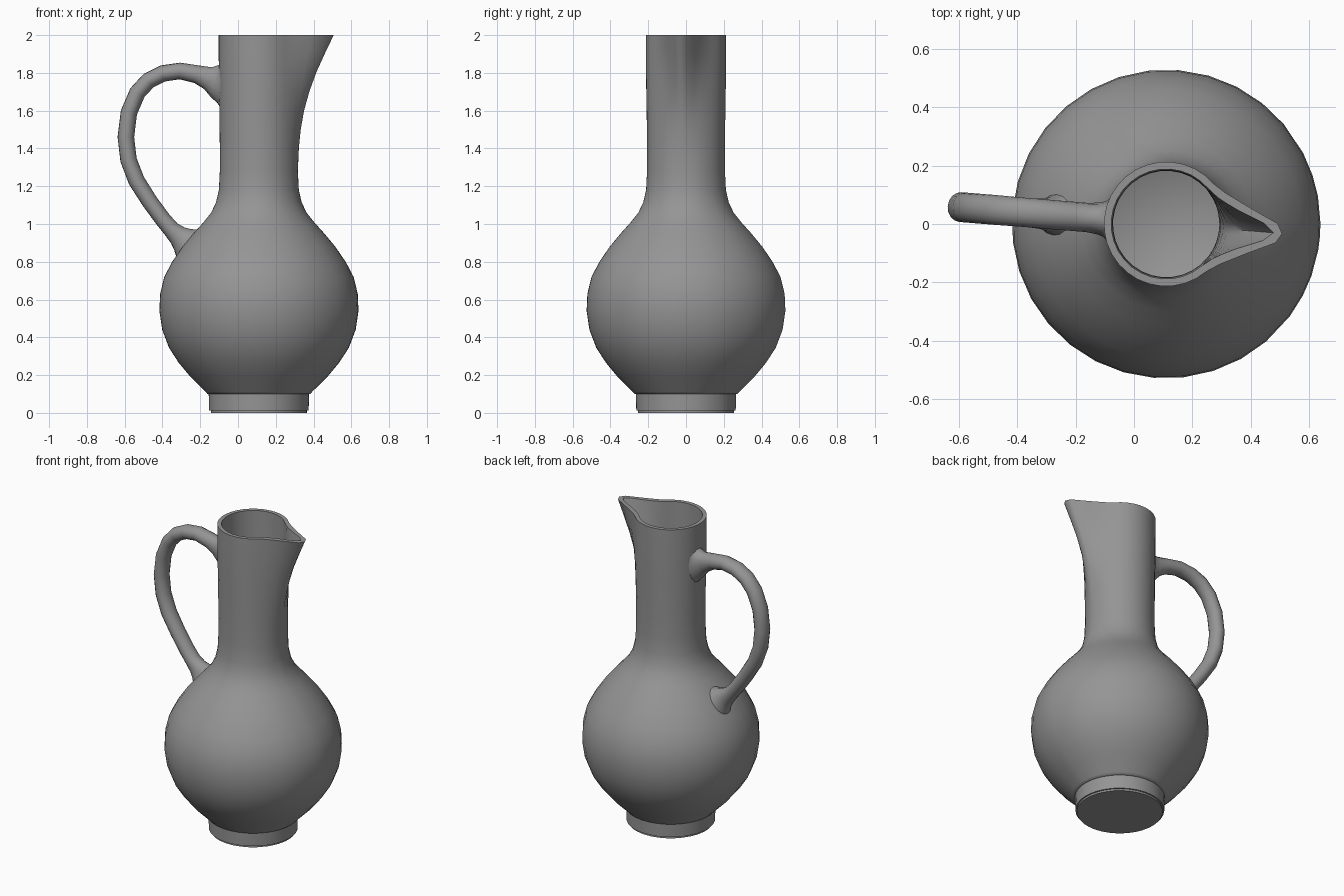
import bpy, bmesh, math
from mathutils import Vector

if "Cube" in bpy.data.objects:
    bpy.data.objects.remove(bpy.data.objects["Cube"])

AXIS_X = 0.11                  # vertical axis of the jug
TURN = math.radians(-4.7)      # spout and handle are turned slightly
SPOUT_ANGLES = [0, 5, 15, 23, 32, 45]
OUTER_LIP = [0.185, 0.168, 0.083, 0.045, 0.017, 0.0]
INNER_LIP = [0.180, 0.148, 0.065, 0.032, 0.010, 0.0]
half = SPOUT_ANGLES + [45 + 11.25 * i for i in range(1, 13)]
ANGLES = half + [360 - a for a in reversed(half[1:-1])]

# Dark grey clay
clay = bpy.data.materials.new("dark_clay")
clay.diffuse_color = (0.3, 0.3, 0.3, 1)
clay.use_nodes = True
clay.node_tree.nodes["Principled BSDF"].inputs["Base Color"].default_value = clay.diffuse_color


def finish(name, rings):
    """Join closed rings of points into a capped smooth skin."""
    bm = bmesh.new()
    loops = [[bm.verts.new(p) for p in ring] for ring in rings]
    for a, b in zip(loops, loops[1:]):
        n = len(a)
        for i in range(n):
            bm.faces.new((a[i], a[(i + 1) % n], b[(i + 1) % n], b[i]))
    bm.faces.new(loops[0])
    bm.faces.new(loops[-1])
    bmesh.ops.recalc_face_normals(bm, faces=bm.faces)
    mesh = bpy.data.meshes.new(name)
    bm.to_mesh(mesh)
    bm.free()
    mesh.materials.append(clay)
    obj = bpy.data.objects.new(name, mesh)
    bpy.context.collection.objects.link(obj)
    obj.location.x = AXIS_X
    obj.rotation_euler.z = TURN
    bpy.ops.object.select_all(action='DESELECT')
    bpy.context.view_layer.objects.active = obj
    obj.select_set(True)
    bpy.ops.object.shade_smooth_by_angle(angle=math.radians(58))
    return obj


def jug_ring(r, z, spout, lip):
    """Circle of radius r pulled out into a pouring lip."""
    ring = []
    for a in ANGLES:
        m = min(a, 360 - a)
        extra = lip[SPOUT_ANGLES.index(m)] if m in SPOUT_ANGLES else 0
        rr = r + spout * extra
        ring.append((rr * math.cos(math.radians(a)), rr * math.sin(math.radians(a)), z))
    return ring


# Jug: foot, round belly, neck and spout (radius, height, spout amount)
foot = [(0.255, 0.0), (0.255, 0.012), (0.264, 0.012), (0.266, 0.1)]
belly = [(0.273, 0.1), (0.283, 0.112), (0.365, 0.193), (0.425, 0.265), (0.477, 0.345),
         (0.513, 0.44), (0.528, 0.54), (0.524, 0.63), (0.502, 0.72), (0.46, 0.8),
         (0.405, 0.88), (0.347, 0.95), (0.293, 1.01), (0.253, 1.06), (0.227, 1.115),
         (0.212, 1.18)]
neck = [(0.207, 1.28, 0.0), (0.207, 1.4, 0.03), (0.208, 1.5, 0.08), (0.209, 1.6, 0.17),
        (0.211, 1.7, 0.31), (0.212, 1.8, 0.5), (0.213, 1.9, 0.74), (0.213, 2.0, 1.0)]
upper = [(r, z, 0.0) for r, z in belly] + neck
rings = [jug_ring(r, z, 0, OUTER_LIP) for r, z in foot]
rings += [jug_ring(r, z, s, OUTER_LIP) for r, z, s in upper]
# Inside wall, from the rim back down to the floor
rings += [jug_ring(r - 0.025, z, s, INNER_LIP) for r, z, s in reversed(upper)]
finish("jug_body", rings)

# Handle: swept oval (x, z, half thickness, half width), flared where it joins
path = [(-0.086, 1.755, 0.15, 0.075), (-0.1, 1.755, 0.115, 0.062), (-0.12, 1.758, 0.09, 0.055),
        (-0.16, 1.772, 0.061, 0.05),
        (-0.22, 1.793, 0.048, 0.05), (-0.31, 1.81, 0.044, 0.05), (-0.40, 1.797, 0.044, 0.05),
        (-0.475, 1.76, 0.044, 0.051), (-0.535, 1.695, 0.044, 0.051), (-0.58, 1.59, 0.044, 0.051),
        (-0.596, 1.46, 0.044, 0.051), (-0.582, 1.34, 0.044, 0.051), (-0.54, 1.23, 0.044, 0.051),
        (-0.47, 1.12, 0.043, 0.05), (-0.40, 1.025, 0.043, 0.05), (-0.355, 0.972, 0.045, 0.05),
        (-0.32, 0.94, 0.055, 0.052), (-0.293, 0.917, 0.072, 0.058), (-0.268, 0.897, 0.095, 0.072)]
pts = [Vector((x - AXIS_X, 0, z)) for x, z, _, _ in path]
rings = []
for i, (x, z, thick, width) in enumerate(path):
    tangent = (pts[min(i + 1, len(pts) - 1)] - pts[max(i - 1, 0)]).normalized()
    across = Vector((0, 1, 0))
    out = tangent.cross(across)
    rings.append([pts[i] + out * thick * math.cos(t) + across * width * math.sin(t)
                  for t in (math.tau * k / 16 for k in range(16))])
finish("handle", rings)
